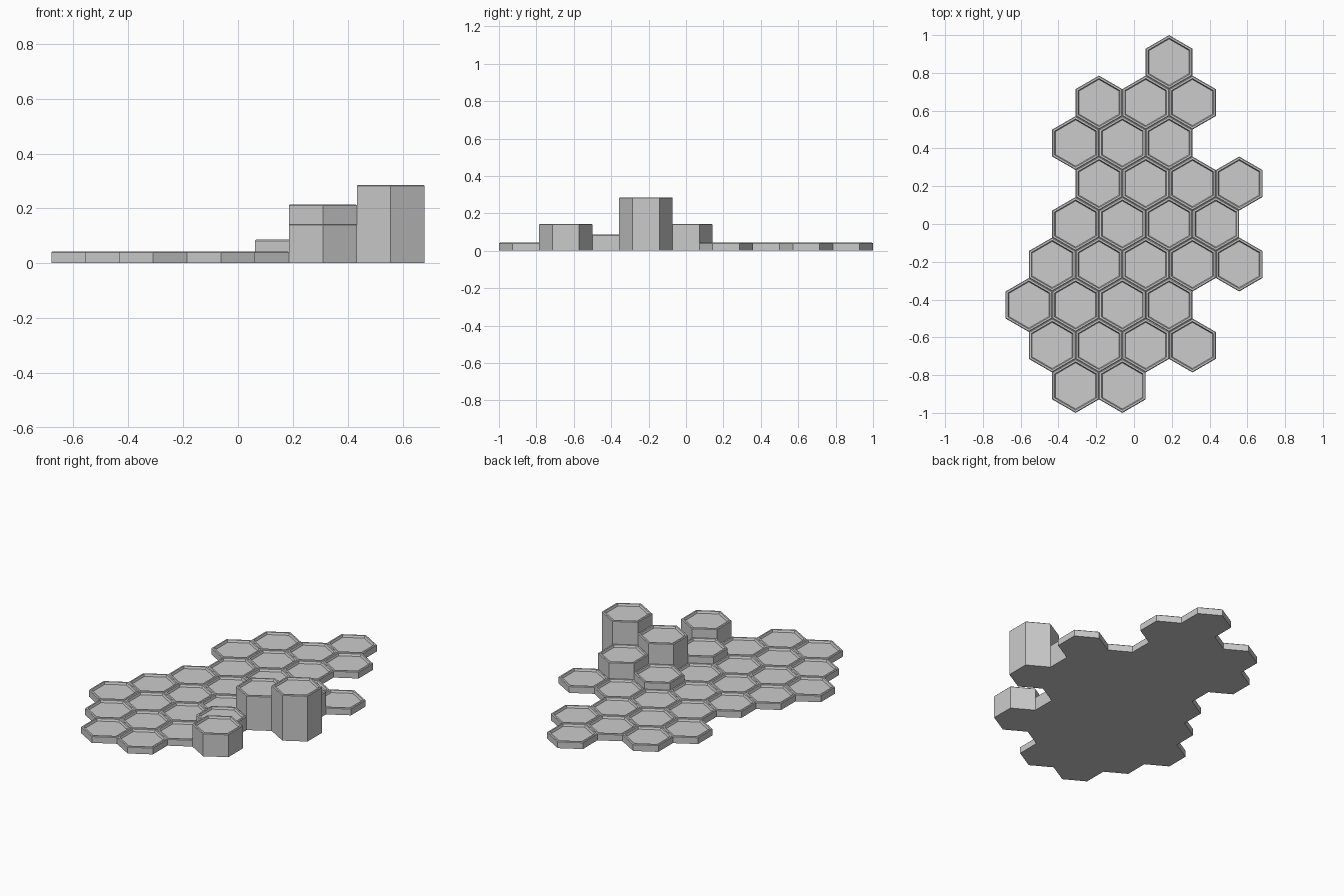
import bpy, bmesh, math

if "Cube" in bpy.data.objects:
    bpy.data.objects.remove(bpy.data.objects["Cube"])

R = 1 / 7                  # hexagon circumradius
W = R * math.sqrt(3)       # width across flats
STEP = 0.0143              # height unit


def ring(bm, apothem, z):
    r = apothem * 2 / math.sqrt(3)
    return [bm.verts.new((r * math.sin(k * math.pi / 3),
                          r * math.cos(k * math.pi / 3), z)) for k in range(6)]


def hex_tile(name, x, y, h):
    """Hexagonal column with a thin chamfered rim around a recessed top."""
    bm = bmesh.new()
    a = W / 2
    profile = [(a, 0), (a, h - 0.004), (a - 0.004, h), (a - 0.013, h),
               (a - 0.018, h - 0.013)]
    rings = [ring(bm, ap, z) for ap, z in profile]
    for lo, hi in zip(rings, rings[1:]):
        for k in range(6):
            n = (k + 1) % 6
            bm.faces.new((lo[k], lo[n], hi[n], hi[k]))
    bm.faces.new(rings[0])
    bm.faces.new(rings[-1])
    bmesh.ops.recalc_face_normals(bm, faces=bm.faces)
    mesh = bpy.data.meshes.new(name)
    bm.to_mesh(mesh)
    bm.free()
    ob = bpy.data.objects.new(name, mesh)
    ob.location = (x, y, 0)
    bpy.context.collection.objects.link(ob)


# Rows from front to back: (first half-column, number of tiles)
rows = [(2, 2), (1, 4), (0, 4), (1, 5), (2, 4), (3, 4), (2, 3), (3, 3), (6, 1)]

# Raised tiles: (row, half-column) -> height
raised = {(1, 7): 10, (2, 6): 6, (3, 7): 15, (3, 9): 20, (4, 6): 6, (4, 8): 10}

for row, (first, count) in enumerate(rows):
    for i in range(count):
        col = first + 2 * i
        height = STEP * raised.get((row, col), 3)
        kind = "column_tile" if (row, col) in raised else "floor_tile"
        hex_tile(f"{kind}_{row}_{col}", (col - 4.5) * W / 2,
                 (row - 4) * 1.5 * R, height)
